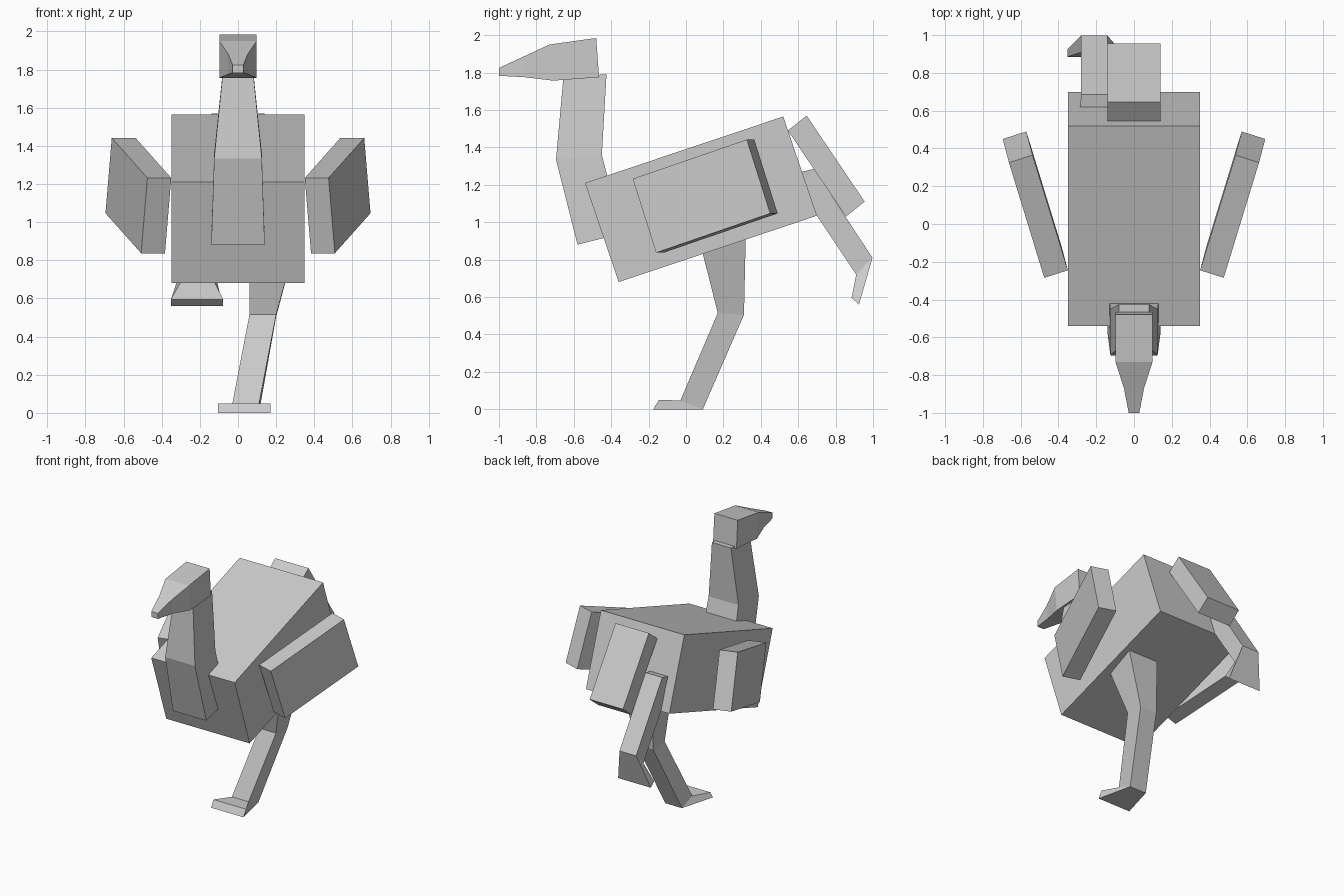
import bpy, bmesh
from mathutils import Vector, Matrix

cube = bpy.data.objects.get("Cube")
if cube:
    bpy.data.objects.remove(cube, do_unlink=True)

# Single plain grey material
grey = bpy.data.materials.new("plain_grey")
grey.use_nodes = True
colour = (0.6, 0.6, 0.6, 1)
grey.diffuse_color = colour
grey.node_tree.nodes["Principled BSDF"].inputs["Base Color"].default_value = colour


def finish(name, bm):
    bmesh.ops.recalc_face_normals(bm, faces=bm.faces)
    mesh = bpy.data.meshes.new(name)
    bm.to_mesh(mesh)
    bm.free()
    mesh.materials.append(grey)
    obj = bpy.data.objects.new(name, mesh)
    bpy.context.collection.objects.link(obj)
    return obj


def loft(name, sections):
    """Join four-sided sections: (first yz), (second yz), x centre, half width."""
    bm = bmesh.new()
    rings = []
    for (y0, z0), (y1, z1), x, w in sections:
        corners = ((x - w, y0, z0), (x + w, y0, z0), (x + w, y1, z1), (x - w, y1, z1))
        rings.append([bm.verts.new(c) for c in corners])
    for a, b in zip(rings, rings[1:]):
        for i in range(4):
            j = (i + 1) % 4
            bm.faces.new((a[i], a[j], b[j], b[i]))
    bm.faces.new(rings[0])
    bm.faces.new(rings[-1])
    return finish(name, bm)


def block(name, corner, u, v, w):
    """Box spanned by three edge vectors from one corner."""
    u, v, w = Vector(u), Vector(v), Vector(w)
    matrix = Matrix((u, v, w)).transposed().to_4x4()
    matrix.translation = Vector(corner) + (u + v + w) / 2
    bm = bmesh.new()
    bmesh.ops.create_cube(bm, size=1, matrix=matrix)
    return finish(name, bm)


# Tilted body and tail
block("body", (-0.35, -0.54, 1.21), (0.7, 0, 0), (0, 1.06, 0.355), (0, 0.18, -0.53))
block("tail", (-0.14, 0.545, 1.49), (0.28, 0, 0), (0, 0.1, 0.08), (0, 0.31, -0.46))

# Splayed wings
for side, s in (("left", 1), ("right", -1)):
    block(side + "_wing", (s * 0.35, -0.245, 1.232), (s * 0.125, -0.04, 0),
          (s * 0.187, 0.61, 0.21), (s * 0.033, 0.125, -0.395))

# Neck, from the chest up
loft("neck", [
    ((-0.58, 0.88), (-0.34, 0.94), 0, 0.14),
    ((-0.695, 1.335), (-0.45, 1.36), 0, 0.125),
    ((-0.655, 1.78), (-0.425, 1.79), 0, 0.08),
])

# Head tapering into the beak
loft("head", [
    ((-0.48, 1.985), (-0.465, 1.775), 0, 0.098),
    ((-0.73, 1.95), (-0.71, 1.757), 0, 0.098),
    ((-0.87, 1.885), (-0.86, 1.775), 0, 0.053),
    ((-1.0, 1.825), (-1.0, 1.783), 0, 0.028),
])

# Standing leg: thigh, knee, ankle, toes
loft("left_leg", [
    ((0.06, 0.95), (0.32, 0.95), 0.19, 0.13),
    ((0.17, 0.515), (0.31, 0.505), 0.13, 0.07),
    ((-0.03, 0.047), (0.09, 0), 0.04, 0.07),
    ((-0.145, 0.05), (-0.175, 0), 0.033, 0.137),
])

# Raised leg kicking backwards
loft("right_leg", [
    ((0.3, 0.98), (0.28, 1.19), -0.21, 0.1),
    ((0.61, 1.17), (0.685, 1.285), -0.21, 0.07),
    ((0.91, 0.72), (0.997, 0.81), -0.21, 0.07),
    ((0.885, 0.595), (0.925, 0.56), -0.215, 0.137),
])
